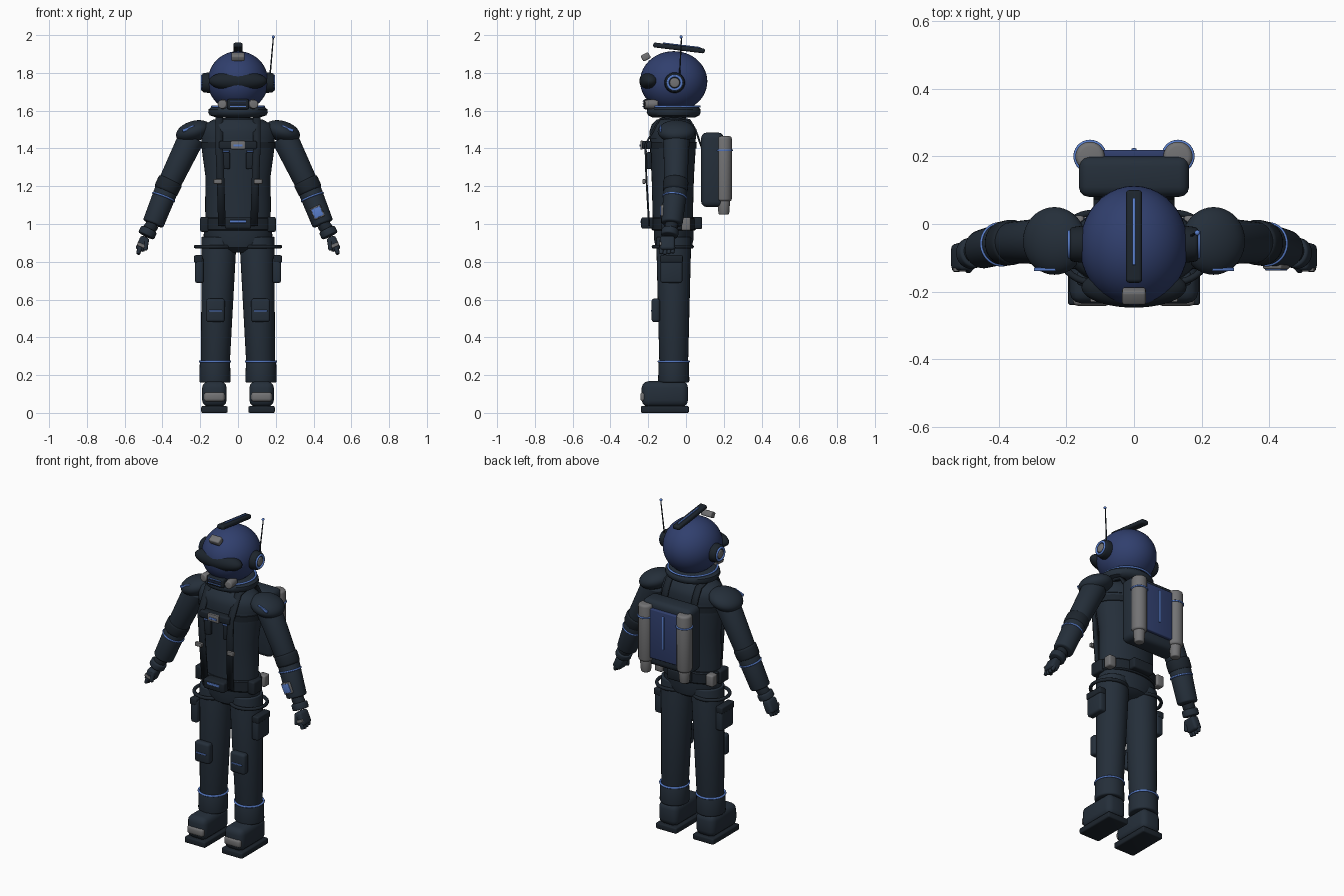
import bpy, bmesh, math
from mathutils import Vector, Matrix

cube = bpy.data.objects.get("Cube")
if cube:
    bpy.data.objects.remove(cube, do_unlink=True)


def material(name, rgb):
    m = bpy.data.materials.new(name)
    m.use_nodes = True
    m.diffuse_color = (*rgb, 1)
    m.node_tree.nodes["Principled BSDF"].inputs["Base Color"].default_value = (*rgb, 1)
    return m


SUIT = material("dark navy suit", (.018, .028, .042))
TRIM = material("black navy trim", (.012, .018, .026))
BLUE = material("shell blue", (.03, .05, .155))
GREY = material("metal grey", (.17, .17, .175))
GLOW = material("light blue", (.1, .21, .6))


def finish(name, bm, mat, matrix=Matrix()):
    bmesh.ops.recalc_face_normals(bm, faces=bm.faces)
    me = bpy.data.meshes.new(name)
    bm.to_mesh(me)
    bm.free()
    me.materials.append(mat)
    ob = bpy.data.objects.new(name, me)
    ob.matrix_world = matrix
    bpy.context.collection.objects.link(ob)
    bpy.ops.object.select_all(action='DESELECT')
    ob.select_set(True)
    bpy.context.view_layer.objects.active = ob
    bpy.ops.object.shade_smooth_by_angle(angle=math.radians(40))
    return ob


def place(loc, tilt=0, pitch=0):
    # tilt turns about y, pitch turns about x
    return Matrix.Translation(loc) @ Matrix.Rotation(tilt, 4, 'Y') @ Matrix.Rotation(pitch, 4, 'X')


def box(name, loc, size, mat, bevel=.006, tilt=0, pitch=0):
    bm = bmesh.new()
    bmesh.ops.create_cube(bm, size=1)
    bmesh.ops.scale(bm, vec=size, verts=bm.verts)
    bevel = min(bevel, min(size) * .45)
    bmesh.ops.bevel(bm, geom=bm.edges[:], offset=bevel, segments=3, profile=.5, affect='EDGES')
    return finish(name, bm, mat, place(loc, tilt, pitch))


def ball(name, loc, radii, mat, tilt=0):
    bm = bmesh.new()
    bmesh.ops.create_uvsphere(bm, u_segments=40, v_segments=24, radius=1)
    bmesh.ops.scale(bm, vec=radii, verts=bm.verts)
    return finish(name, bm, mat, place(loc, tilt))


def along(a, b, t=.5):
    a, b = Vector(a), Vector(b)
    return Matrix.Translation(a.lerp(b, t)) @ (b - a).to_track_quat('Z', 'Y').to_matrix().to_4x4()


def rod(name, a, b, r0, r1, mat, bevel=.006):
    # round bar from a to b with softened ends
    bm = bmesh.new()
    bmesh.ops.create_cone(bm, cap_ends=True, segments=32, radius1=r0, radius2=r1,
                          depth=(Vector(b) - Vector(a)).length)
    if bevel:
        rims = [e for e in bm.edges if any(len(f.verts) > 4 for f in e.link_faces)]
        bmesh.ops.bevel(bm, geom=rims, offset=bevel, segments=3, profile=.5, affect='EDGES')
    return finish(name, bm, mat, along(a, b))


def loft(name, y, sections, mat, n=40):
    # stacked ellipses (z, half width, half depth)
    bm = bmesh.new()
    loops = []
    for z, rx, ry in sections:
        angles = [math.tau * i / n for i in range(n)]
        loops.append([bm.verts.new((rx * math.cos(a), y + ry * math.sin(a), z)) for a in angles])
    for lo, hi in zip(loops, loops[1:]):
        for i in range(n):
            bm.faces.new((lo[i], lo[(i + 1) % n], hi[(i + 1) % n], hi[i]))
    bm.faces.new(loops[0])
    bm.faces.new(loops[-1])
    return finish(name, bm, mat)


def ring(name, matrix, major, minor, mat):
    bpy.ops.mesh.primitive_torus_add(major_radius=major, minor_radius=minor,
                                     major_segments=40, minor_segments=10)
    ob = bpy.context.object
    ob.name, ob.matrix_world = name, matrix
    ob.data.materials.append(mat)
    bpy.ops.object.shade_smooth()
    return ob


def ribbon(name, points, half, mat, thick=.01):
    bm = bmesh.new()
    rows = [[bm.verts.new((x + d, y, z)) for d in (-half, half)] for x, y, z in points]
    for (a, b), (c, d) in zip(rows, rows[1:]):
        bm.faces.new((a, b, d, c))
    ob = finish(name, bm, mat)
    mod = ob.modifiers.new("thickness", 'SOLIDIFY')
    mod.thickness, mod.offset = thick, 0


Y = -.065  # centre line of the body

# Helmet, visor, crest and lamp
ball("helmet", (0, Y, 1.755), (.16, .178, .16), BLUE)
ball("visor", (0, -.187, 1.757), (.155, .06, .053), TRIM)
box("crest", (0, -.037, 1.932), (.048, .275, .026), TRIM, .01, pitch=-.12)
box("crest_light", (0, -.022, 1.945), (.01, .2, .008), GLOW, .002, pitch=-.12)
box("lamp", (0, -.213, 1.885), (.07, .045, .035), GREY, .008, pitch=.5)

# Breathing unit
box("breather", (0, -.193, 1.634), (.115, .065, .054), TRIM, .01)
for k in (-1, 0, 1):
    box("breather_slat", (0, -.226, 1.636 + k * .014), (.085, .006, .005), GLOW if k else BLUE, .001)

# Neck and collar
rod("neck", (0, Y, 1.5), (0, Y, 1.6), .065, .065, TRIM)
loft("collar", Y, [(1.565, .12, .115), (1.575, .15, .135), (1.59, .158, .143),
                   (1.607, .156, .141), (1.62, .14, .128), (1.625, .12, .11)], SUIT)
ring("collar_light", place((0, Y, 1.622)), .137, .006, GLOW)

# Antenna on the left ear
rod("antenna", (.168, -.035, 1.77), (.187, -.024, 1.985), .004, .003, TRIM, 0)
ball("antenna_tip", (.187, -.026, 1.99), (.008,) * 3, GLOW)

# Torso, pelvis and belt
loft("torso", Y - .005, [(.98, .172, .105), (1.1, .174, .108), (1.25, .172, .112), (1.38, .19, .12),
                         (1.47, .195, .12), (1.52, .182, .108), (1.55, .13, .08), (1.56, .08, .06)], SUIT)
loft("shoulder_yoke", Y - .005, [(1.45, .198, .124), (1.49, .198, .124), (1.525, .183, .112),
                                 (1.553, .13, .085)], SUIT)
loft("pelvis", Y, [(.85, .07, .06), (.875, .14, .095), (.92, .182, .105), (1, .18, .105)], SUIT)
loft("belt", Y, [(.965, .183, .112), (.972, .19, .118), (1.028, .19, .118), (1.035, .183, .112)], TRIM)
box("belt_buckle", (0, -.205, 1.005), (.14, .065, .06), TRIM, .01)
box("belt_light", (0, -.238, 1.013), (.085, .006, .014), GLOW, .002)
box("back_pouch", (0, .058, 1.005), (.14, .055, .065), TRIM, .01)

# Chest harness
loft("chest_strap", Y - .005, [(1.4, .196, .126), (1.435, .199, .127)], TRIM)
box("chest_plate", (0, -.207, 1.418), (.2, .05, .042), TRIM, .008)
box("chest_buckle", (0, -.235, 1.418), (.075, .014, .046), GREY, .004)
box("chest_buckle_light", (0, -.243, 1.416), (.05, .005, .012), GLOW, .002)

# Backpack
box("backpack", (0, .14, 1.287), (.326, .12, .395), SUIT, .03)
box("back_panel", (0, .205, 1.295), (.19, .028, .3), BLUE, .006)
box("back_light", (0, .22, 1.32), (.014, .008, .2), GLOW, .003)

for s in (-1, 1):
    side = "left_" if s > 0 else "right_"

    def at(x, y, z):
        return Vector((s * x, y, z))

    # Ear unit and breather valve
    rod(side + "ear", at(.14, -.06, 1.748), at(.19, -.06, 1.748), .056, .05, TRIM, .01)
    ring(side + "ear_ring", along(at(.18, -.06, 1.748), at(.2, -.06, 1.748)), .036, .007, GLOW)
    rod(side + "ear_hub", at(.18, -.06, 1.748), at(.196, -.06, 1.748), .028, .025, GREY)
    rod(side + "breather_valve", at(.075, -.15, 1.634), at(.085, -.218, 1.634), .027, .023, GREY)

    # Harness straps, clips and chest pockets
    ribbon(side + "harness_strap", [at(.1, .085, 1.4), at(.1, .05, 1.5), at(.1, .02, 1.55),
                                    at(.1, -.06, 1.57), at(.1, -.14, 1.555), at(.1, -.215, 1.42),
                                    at(.093, -.21, 1.25), at(.085, -.195, .99)], .02, TRIM)
    box(side + "strap_clip", at(.107, -.222, 1.225), (.045, .018, .024), GREY, .004)
    box(side + "chest_pocket", at(.065, -.197, 1.335), (.045, .03, .09), TRIM, .008)
    box(side + "pocket_light", at(.065, -.212, 1.385), (.038, .01, .01), GLOW, .002)

    # Air tanks
    rod(side + "tank", at(.13, .2, 1.12), at(.13, .2, 1.465), .043, .043, GREY, .014)
    rod(side + "tank_nozzle", at(.13, .2, 1.05), at(.13, .2, 1.125), .028, .034, GREY)
    ring(side + "tank_ring", place(at(.13, .2, 1.39)), .044, .005, GLOW)

    # Shoulder pad
    ball(side + "shoulder_pad", at(.235, -.05, 1.49), (.096, .1, .055), SUIT, s * .3)
    box(side + "shoulder_light", at(.262, -.134, 1.505), (.068, .01, .016), GLOW, .003, s * .35)

    # Arm
    shoulder, elbow, cuff = at(.245, -.05, 1.46), at(.375, -.055, 1.19), at(.45, -.075, 1)
    wrist, knuckle = at(.482, -.085, .955), at(.505, -.098, .895)
    rod(side + "upper_arm", shoulder, elbow, .07, .06, SUIT)
    rod(side + "elbow_band", at(.355, -.053, 1.235), at(.385, -.058, 1.17), .067, .066, TRIM, .014)
    rod(side + "forearm", elbow, cuff, .062, .057, SUIT, .01)
    ring(side + "forearm_ring", along(elbow, cuff, .25), .061, .005, GLOW)
    rod(side + "wrist", cuff, wrist, .035, .035, TRIM)
    rod(side + "wrist_band", at(.47, -.083, .972), at(.487, -.088, .937), .046, .046, SUIT, .008)

    # Glove
    tilt = -s * .42
    box(side + "palm", knuckle, (.052, .08, .08), SUIT, .015, tilt)
    for k in range(4):
        y = -.128 + k * .02
        rod(side + "finger", at(.515, y, .88), at(.53, y - .004, .838 + .004 * abs(k - 1)),
            .013, .01, SUIT, .005)
    rod(side + "thumb", at(.485, -.125, .92), at(.49, -.135, .86), .014, .011, SUIT)
    box(side + "glove_plate", at(.513, -.135, .888), (.042, .012, .018), GREY, .003, tilt)

    # Leg
    hip, ankle = at(.1, Y, .93), at(.122, Y, .18)
    rod(side + "leg", hip, ankle, .093, .074, SUIT)
    ring(side + "thigh_strap", place(at(.122, Y - .005, .88)), .102, .01, TRIM)
    box(side + "thigh_pouch", at(.205, -.077, .755), (.045, .115, .135), SUIT, .012)
    box(side + "pouch_flap", at(.21, -.077, .815), (.045, .12, .04), TRIM, .008)
    box(side + "knee_pad", at(.12, -.16, .543), (.1, .045, .125), SUIT, .015)
    box(side + "knee_light", at(.12, -.183, .54), (.07, .006, .008), GLOW, .002)
    rod(side + "shin_cuff", at(.122, Y, .16), at(.122, Y, .275), .083, .08, SUIT, .01)
    ring(side + "shin_ring", place(at(.122, Y, .272)), .08, .006, GLOW)

    # Boot
    box(side + "boot", at(.125, -.112, .1), (.13, .245, .135), SUIT, .035)
    box(side + "sole", at(.125, -.112, .018), (.14, .255, .036), TRIM, .008)
    box(side + "toe_cap", at(.125, -.222, .085), (.11, .04, .05), GREY, .015)

    # Belt pouches on the hip
    box(side + "hip_pouch", at(.178, -.09, .998), (.045, .085, .08), TRIM, .01)
    box(side + "hip_canister", at(.172, .0, 1.0), (.05, .05, .07), GREY, .01)

# Left forearm display
box("display_base", (.42, -.123, 1.062), (.06, .02, .065), GREY, .005, -.42)
box("display_screen", (.42, -.134, 1.062), (.05, .006, .052), GLOW, .002, -.42)
